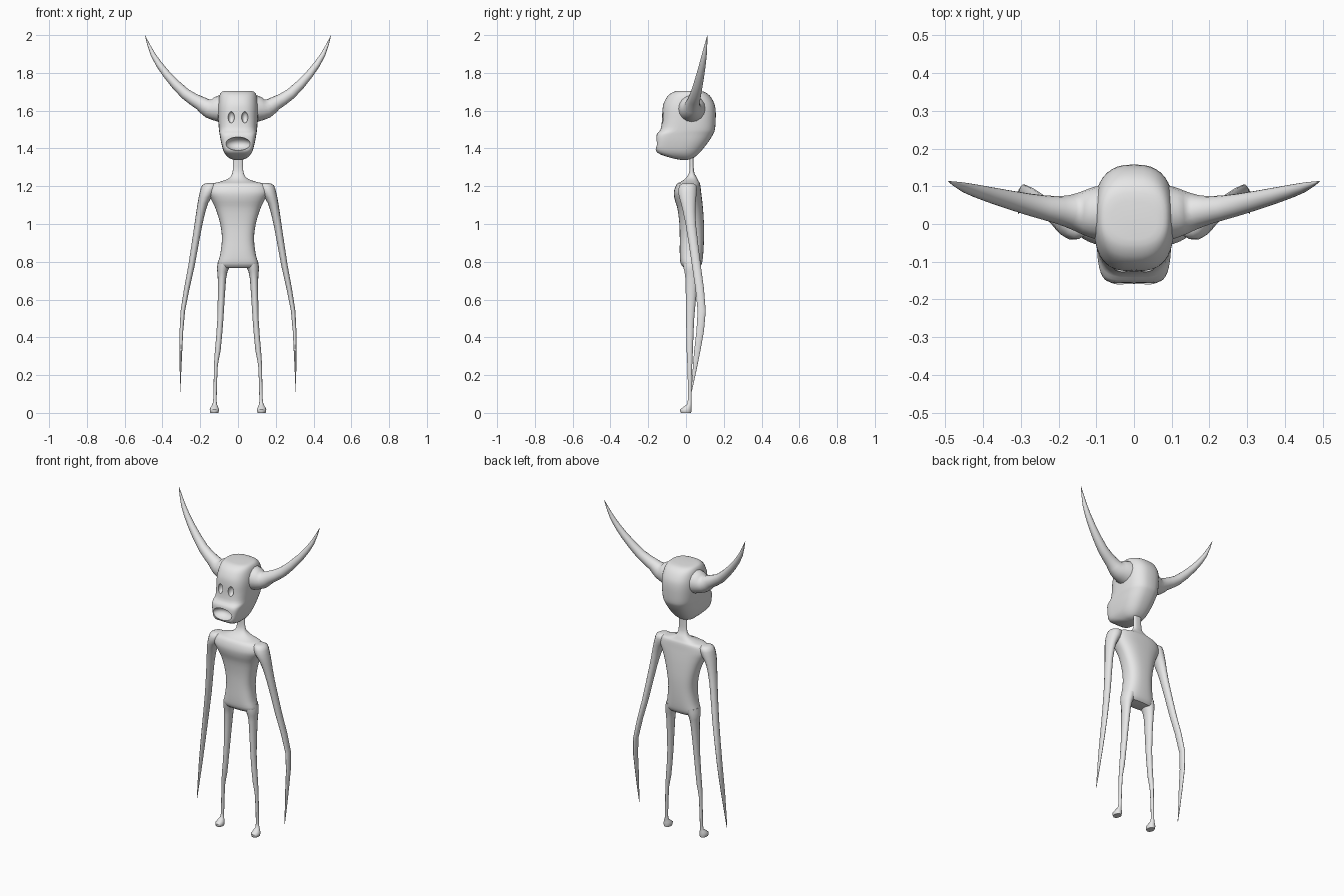
import bpy, bmesh, math
from mathutils import Vector

if "Cube" in bpy.data.objects:
    bpy.data.objects.remove(bpy.data.objects["Cube"])

grey = bpy.data.materials.new("plain grey")
grey.diffuse_color = (0.8, 0.8, 0.8, 1)
grey.use_nodes = True
grey.node_tree.nodes["Principled BSDF"].inputs["Base Color"].default_value = grey.diffuse_color


def smooth_rows(rows, steps):
    """Catmull-Rom interpolation between rows of numbers."""
    out = []
    for i in range(len(rows) - 1):
        a, b, c, d = (rows[max(i - 1, 0)], rows[i], rows[i + 1],
                      rows[min(i + 2, len(rows) - 1)])
        for s in range(steps):
            t = s / steps
            out.append([q + 0.5 * t * (r - p + t * (2*p - 5*q + 4*r - u + t * (3*(q - r) + u - p)))
                        for p, q, r, u in zip(a, b, c, d)])
    return out + [list(rows[-1])]


def skin(name, rings):
    """Bridge closed rings into a capped, smooth shaded tube."""
    bm = bmesh.new()
    loops = [[bm.verts.new(p) for p in ring] for ring in rings]
    n = len(loops[0])
    for a, b in zip(loops, loops[1:]):
        for i in range(n):
            bm.faces.new((a[i], a[(i + 1) % n], b[(i + 1) % n], b[i]))
    bm.faces.new(loops[0])
    bm.faces.new(loops[-1])
    bmesh.ops.recalc_face_normals(bm, faces=bm.faces)
    me = bpy.data.meshes.new(name)
    bm.to_mesh(me)
    bm.free()
    me.materials.append(grey)
    ob = bpy.data.objects.new(name, me)
    bpy.context.collection.objects.link(ob)
    return ob


def shade(ob, angle=50):
    bpy.ops.object.select_all(action='DESELECT')
    ob.select_set(True)
    bpy.context.view_layer.objects.active = ob
    bpy.ops.object.shade_smooth_by_angle(angle=math.radians(angle))


def spow(v, e):
    return math.copysign(abs(v) ** e, v)


def stack(name, rows, steps=3, n=40):
    """Rows of z, front y, back y, half width, front squareness."""
    rings = []
    for z, yf, yb, hw, sq in smooth_rows(rows, steps):
        ring = []
        for i in range(n):
            t = 2 * math.pi * i / n
            e = 2 / (sq if math.sin(t) < 0 else 2.6)
            ring.append((hw * spow(math.cos(t), e),
                         (yf + yb) / 2 + (yb - yf) / 2 * spow(math.sin(t), e), z))
        rings.append(ring)
    return skin(name, rings)


def limb(name, rows, side, steps=2, n=14):
    """Rows of x, y, z, x radius, y radius with level rings."""
    rings = [[(side * (x + rx * math.cos(2*math.pi*i/n)), y + ry * math.sin(2*math.pi*i/n), z)
              for i in range(n)] for x, y, z, rx, ry in smooth_rows(rows, steps)]
    shade(skin(name, rings))


def horn(name, rows, side, n=16):
    """Rows of x, y, z, radius with rings square to the path."""
    rows = smooth_rows(rows, 2)
    pts = [Vector(r[:3]) for r in rows]
    rings = []
    for i, p in enumerate(pts):
        d = (pts[min(i + 1, len(pts) - 1)] - pts[max(i - 1, 0)]).normalized()
        u = d.cross(Vector((0, 1, 0))).normalized()
        v = d.cross(u)
        ring = [p + rows[i][3] * (u * math.cos(2*math.pi*k/n) + v * math.sin(2*math.pi*k/n))
                for k in range(n)]
        rings.append([(side * q.x, q.y, q.z) for q in ring])
    shade(skin(name, rings))


def hollow(target, loc, radii):
    """Cut an ellipsoid socket."""
    bpy.ops.mesh.primitive_uv_sphere_add(segments=24, ring_count=16, location=loc)
    cutter = bpy.context.object
    cutter.scale = radii
    cutter.hide_render = True
    cutter.data.materials.append(grey)
    mod = target.modifiers.new("socket", 'BOOLEAN')
    mod.operation, mod.object, mod.solver = 'DIFFERENCE', cutter, 'EXACT'
    bpy.ops.object.select_all(action='DESELECT')
    bpy.context.view_layer.objects.active = target
    bpy.ops.object.modifier_apply(modifier=mod.name)
    bpy.data.objects.remove(cutter)


# Head with square muzzle, open mouth and eye sockets
head = stack("head", [
    (1.340, -0.030, 0.010, 0.020, 2.5), (1.350, -0.080, 0.040, 0.048, 3),
    (1.380, -0.155, 0.075, 0.074, 5), (1.430, -0.157, 0.115, 0.089, 6),
    (1.474, -0.155, 0.143, 0.097, 5), (1.500, -0.135, 0.153, 0.101, 3.5),
    (1.550, -0.127, 0.157, 0.105, 3), (1.600, -0.125, 0.157, 0.107, 2.8),
    (1.640, -0.118, 0.149, 0.105, 2.6), (1.680, -0.095, 0.125, 0.098, 2.5),
    (1.700, -0.065, 0.095, 0.085, 2.5), (1.705, -0.040, 0.060, 0.060, 2.5)])
hollow(head, (0, -0.165, 1.425), (0.066, 0.055, 0.036))
for s in (-1, 1):
    hollow(head, (s * 0.036, -0.125, 1.565), (0.017, 0.024, 0.03))
shade(head, 40)

# Torso running up into the neck
shade(stack("torso_and_neck", [
    (1.360, 0.018, 0.040, 0.027, 2.3), (1.280, 0.018, 0.042, 0.028, 2.3),
    (1.245, 0.000, 0.058, 0.045, 2.3), (1.225, -0.025, 0.068, 0.090, 2.3),
    (1.210, -0.050, 0.075, 0.145, 2.4), (1.170, -0.064, 0.080, 0.160, 2.5),
    (1.130, -0.060, 0.085, 0.142, 2.5), (1.080, -0.045, 0.090, 0.118, 2.6),
    (1.000, -0.035, 0.095, 0.094, 2.8), (0.920, -0.033, 0.095, 0.085, 2.8),
    (0.840, -0.033, 0.091, 0.094, 2.8), (0.790, -0.028, 0.084, 0.107, 2.8),
    (0.768, -0.010, 0.070, 0.098, 2.6)]))

for s, tag in ((-1, "right"), (1, "left")):
    # Horns with a swollen base
    horn("horn_" + tag, [
        (0.070, 0.030, 1.610, 0.078), (0.115, 0.030, 1.610, 0.066),
        (0.155, 0.032, 1.612, 0.050), (0.200, 0.037, 1.640, 0.037),
        (0.280, 0.052, 1.690, 0.029), (0.380, 0.077, 1.795, 0.021),
        (0.450, 0.097, 1.897, 0.013), (0.492, 0.113, 1.998, 0.001)], s)
    # Long arms ending in points
    limb("arm_" + tag, [
        (0.145, 0.010, 1.216, 0.020, 0.020), (0.150, 0.010, 1.205, 0.040, 0.045),
        (0.163, 0.008, 1.165, 0.040, 0.050), (0.186, 0.012, 1.110, 0.028, 0.040),
        (0.209, 0.025, 1.000, 0.021, 0.028), (0.246, 0.055, 0.780, 0.017, 0.024),
        (0.292, 0.083, 0.540, 0.012, 0.022), (0.302, 0.060, 0.330, 0.007, 0.017),
        (0.306, 0.028, 0.110, 0.001, 0.002)], s)
    # Thin legs with small feet
    limb("leg_" + tag, [
        (0.070, 0.030, 0.810, 0.034, 0.050), (0.080, 0.030, 0.765, 0.032, 0.044),
        (0.085, 0.030, 0.710, 0.022, 0.034), (0.093, 0.022, 0.500, 0.016, 0.022),
        (0.107, 0.020, 0.330, 0.015, 0.017), (0.117, 0.020, 0.250, 0.010, 0.013),
        (0.122, 0.020, 0.070, 0.009, 0.010), (0.124, 0.013, 0.040, 0.015, 0.016),
        (0.125, -0.001, 0.018, 0.025, 0.031), (0.125, 0.000, 0.000, 0.021, 0.028)], s)
